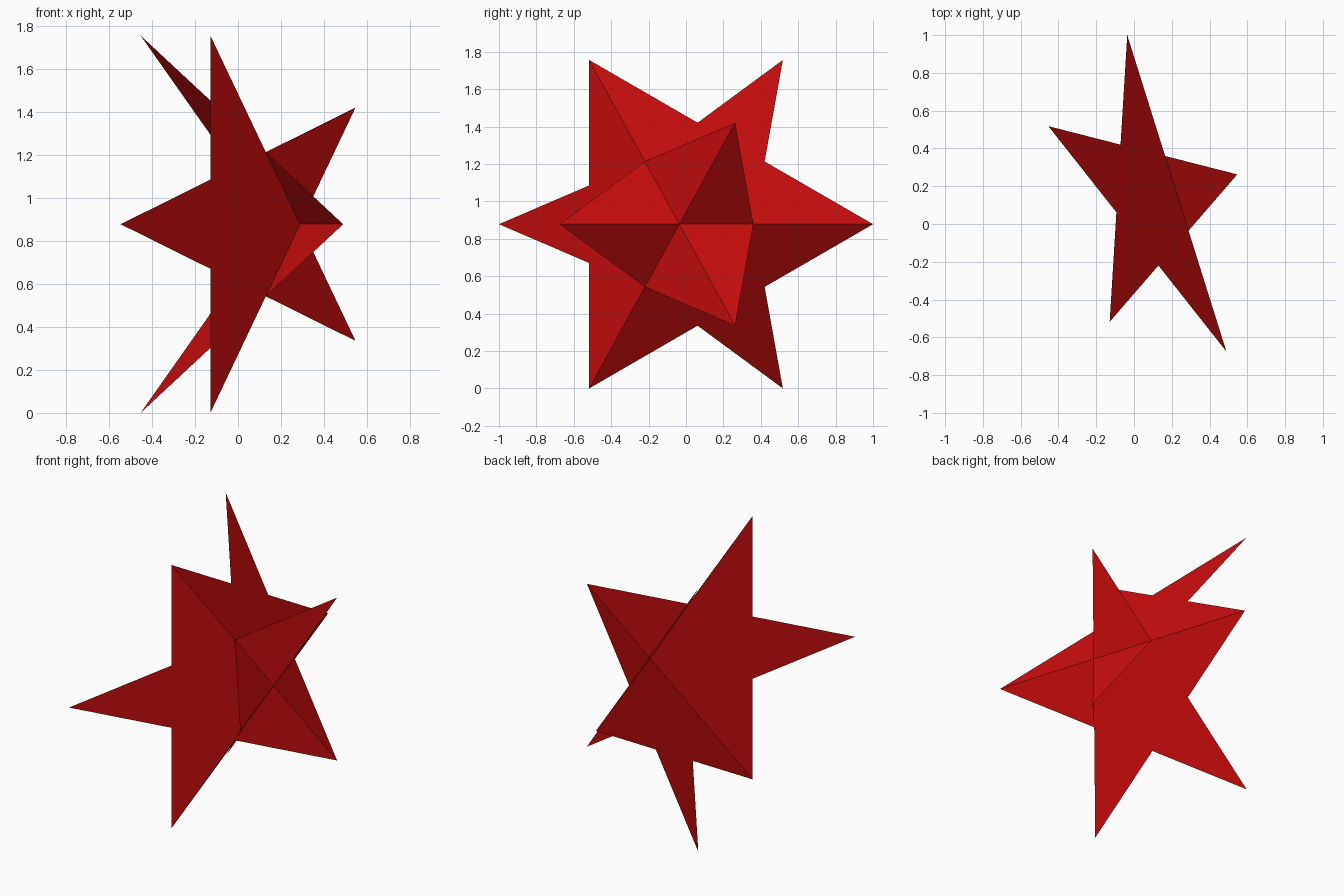
import bpy
import bmesh
import math
from mathutils import Vector, Quaternion

cube = bpy.data.objects.get("Cube")
if cube:
    bpy.data.objects.remove(cube, do_unlink=True)

# Single red colour
RED = (0.61, 0.004, 0.004, 1.0)
red = bpy.data.materials.new("deep_red")
red.use_nodes = True
red.diffuse_color = RED
red.node_tree.nodes["Principled BSDF"].inputs["Base Color"].default_value = RED

# Icosahedral layout: three star planes face three neighbouring corners
R = 1.0321                                # distance from centre to every star tip
TURN = math.radians(17.4)                 # heading of the mirrored pair of stars
STEP = math.radians(58.2825)              # heading from that pair to the single star
FLAT, RISE = 0.85065, 0.52573             # horizontal and vertical corner components
CENTRE = Vector((-0.291, 0.0, FLAT * R))


def corner(heading, flat, rise):
    return Vector((flat * math.cos(heading), flat * math.sin(heading), rise))


def star(name, axis, tip):
    """Flat five-pointed star, square to axis, with one point towards tip."""
    axis = axis.normalized()
    spoke = (tip - axis * tip.dot(axis)).normalized()
    outer = R * 2 / math.sqrt(5)
    inner = outer * (3 - math.sqrt(5)) / 2
    middle = CENTRE + axis * R / math.sqrt(5)
    bm = bmesh.new()
    ring = []
    for i in range(10):
        radius = inner if i % 2 else outer
        turn = Quaternion(axis, math.radians(36 * i))
        ring.append(bm.verts.new(middle + (turn @ spoke) * radius))
    bm.faces.new(ring)
    mesh = bpy.data.meshes.new(name)
    bm.to_mesh(mesh)
    bm.free()
    mesh.materials.append(red)
    obj = bpy.data.objects.new(name, mesh)
    bpy.context.collection.objects.link(obj)


front = corner(TURN - STEP, 1.0, 0.0)
upper = corner(TURN, FLAT, RISE)
lower = corner(TURN, FLAT, -RISE)

# Upright star, then the mirrored upper and lower stars crossing it
star("front_star", front, upper)
star("upper_star", upper, front)
star("lower_star", lower, front)
